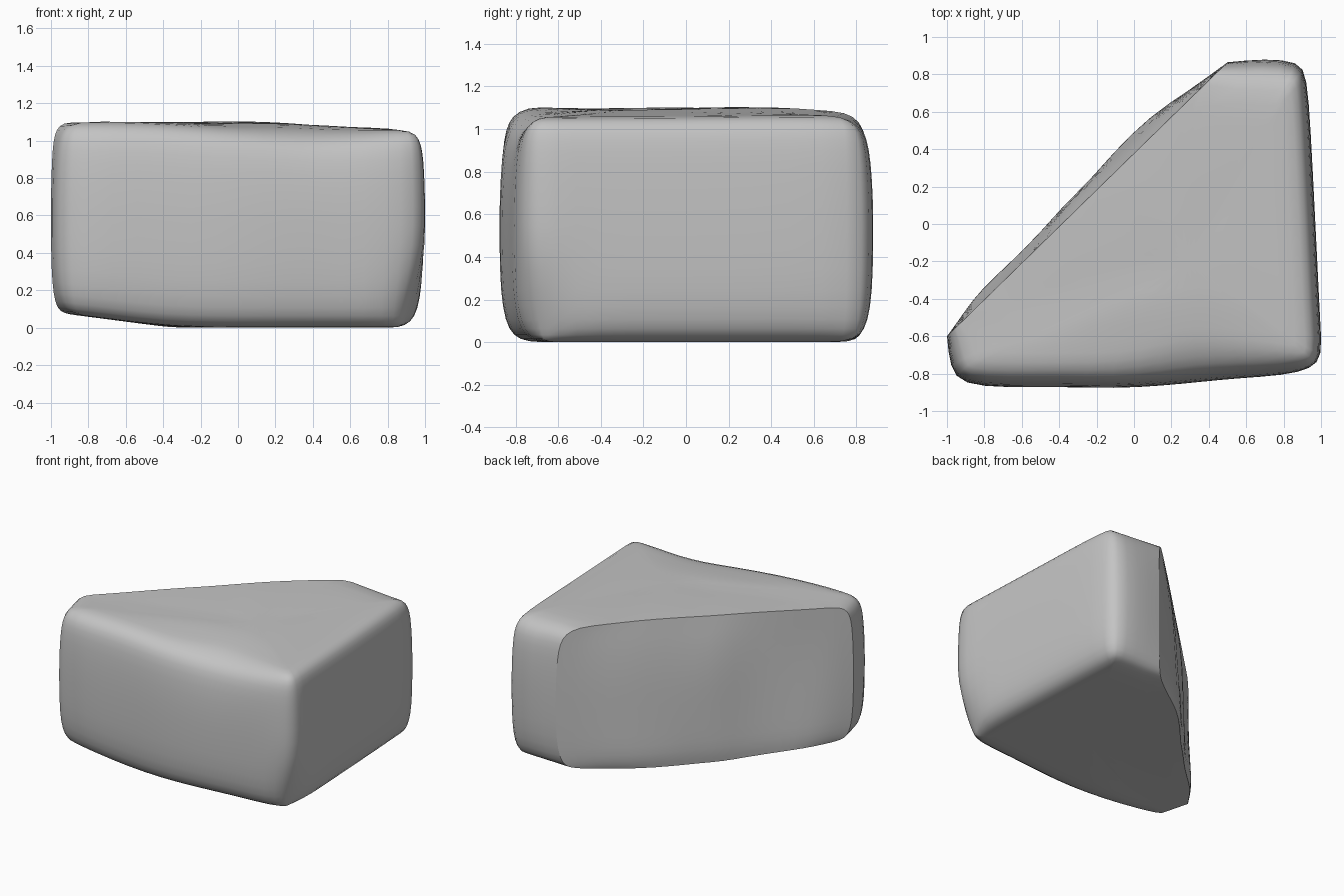
import bpy, bmesh
from mathutils import Vector, noise

cube = bpy.data.objects.get("Cube")
if cube:
    bpy.data.objects.remove(cube, do_unlink=True)

stone = bpy.data.materials.new("grey_stone")
stone.use_nodes = True
stone.diffuse_color = (0.55, 0.55, 0.55, 1)
stone.node_tree.nodes["Principled BSDF"].inputs["Base Color"].default_value = (0.55, 0.55, 0.55, 1)

# Worn sides seen in plan, anticlockwise from one end of the broken face to the other
worn = [Vector(p) for p in (
    (-1, -.6), (-.985, -.77), (-.92, -.86), (-.68, -.875), (-.4, -.87), (-.1, -.88),
    (.15, -.865), (.35, -.845), (.55, -.825), (.8, -.81), (.95, -.775), (1.01, -.71),
    (.995, -.52), (.985, -.3), (.965, .1), (.945, .5), (.925, .79), (.885, .87),
    (.7, .885), (.5, .865))]
# Broken face: position along the chord, outward bulge low down and high up
broken = [(.07, .035, .01), (.14, .062, .005), (.25, .052, .012), (.36, .055, .02),
          (.45, .07, .055), (.53, .065, .05), (.63, .09, .04), (.77, .095, .055),
          (.89, .035, .03)]
# Height fraction and worn edge inset
rings = [(0, .13), (.025, .065), (.09, .027), (.22, .005), (.42, 0),
         (.62, 0), (.8, .01), (.9, .026), (.96, .055), (1, .125)]
start, end = worn[0], worn[-1]
chord = (end - start).normalized()
outward = Vector((-chord.y, chord.x))
corner = Vector((.887, -.46)).normalized()


def wobble(x, y, z, size):
    return size * noise.noise(Vector((x, y, z)))


def ramp(value, low, high):
    return max(0, min(1, (value - low) / (high - low)))


def top_z(p):
    # Gentle fall to one side, with a shallow dip along the front rim
    dip = ramp(-p.y, .45, .72) * ramp(p.x, -.45, 0) * ramp(-p.x, -.85, -.5)
    return 1.1 - .045 * max(p.x, 0) - .04 * dip + wobble(p.x * 1.7, p.y * 1.7, 3, .015)


def base_z(p):
    return max(0, -.35 - p.x) * .13


def inward(i):
    # Rim ends slide along the chord so that the broken face stays flat
    if i == 0:
        return chord * .7
    if i == len(worn) - 1:
        return -chord
    d = (worn[i + 1] - worn[i - 1]).normalized()
    return Vector((-d.y, d.x))


def roundness(p, frac):
    # Tight top edge on one side, wider rounding on the back and mid front
    if frac < .7:
        return 1
    if p.y > .84:
        return 1.25
    if p.x > .9:
        return .6
    return 1 + .6 * max(0, 1 - abs(p.x - .35) / .5)


def section(frac, inset):
    pts = []
    # Knocked-off lower front corner
    limit = 1.08 + .35 * frac
    for i, p in enumerate(worn):
        q = p + inward(i) * inset * roundness(p, frac)
        q -= corner * max(0, q.dot(corner) - limit)
        pts.append(q)
    a, b = pts[0], pts[-1]
    for s, low, high in reversed(broken):
        bulge = low + (high - low) * min(frac / .7, 1)
        bulge *= min(1, (1 - frac) / .3) * min(1, .75 + frac * 3)
        pts.append(a.lerp(b, s) + outward * bulge)
    return [(p.x, p.y, base_z(p) + frac * (top_z(p) - base_z(p))) for p in pts]


# Loft the sections into a closed cage
bm = bmesh.new()
loops = [[bm.verts.new(c) for c in section(*r)] for r in rings]
count = len(loops[0])


def bridge(low, high):
    for i in range(count):
        j = (i + 1) % count
        bm.faces.new((low[i], low[j], high[j], high[i]))


for low, high in zip(loops, loops[1:]):
    bridge(low, high)

# Close the top and underside with inner rings and a centre point
middle = Vector((.3, -.2))
for loop, height in ((loops[0], base_z), (loops[-1], top_z)):
    outer = loop
    for shrink in (.2, .55):
        inner = []
        for v in loop:
            p = v.co.xy.lerp(middle, shrink)
            inner.append(bm.verts.new((p.x, p.y, height(p))))
        bridge(outer, inner)
        outer = inner
    centre = bm.verts.new((middle.x, middle.y, height(middle)))
    for i in range(count):
        bm.faces.new((outer[i], outer[(i + 1) % count], centre))
bmesh.ops.recalc_face_normals(bm, faces=bm.faces)

# Crease the rim of the broken face
crease = bm.edges.layers.float.new("crease_edge")
last = len(worn) - 1
rim = [(low[k], high[k]) for low, high in zip(loops, loops[1:]) for k in (0, last)]
for loop in (loops[0], loops[-1]):
    rim += [(loop[i], loop[(i + 1) % count]) for i in range(last, count)]
for a, b in rim:
    edge = bm.edges.get((a, b))
    edge[crease] = 1
    edge.smooth = False

mesh = bpy.data.meshes.new("broken_stone")
bm.to_mesh(mesh)
bm.free()
rock = bpy.data.objects.new("broken_stone", mesh)
bpy.context.collection.objects.link(rock)
mesh.materials.append(stone)

# Smooth the worn surfaces while keeping the rim crisp
soften = rock.modifiers.new("soften", 'SUBSURF')
soften.levels = soften.render_levels = 1
bpy.context.view_layer.objects.active = rock
rock.select_set(True)
bpy.ops.object.modifier_apply(modifier=soften.name)
bpy.ops.object.shade_smooth_by_angle(angle=.75)
